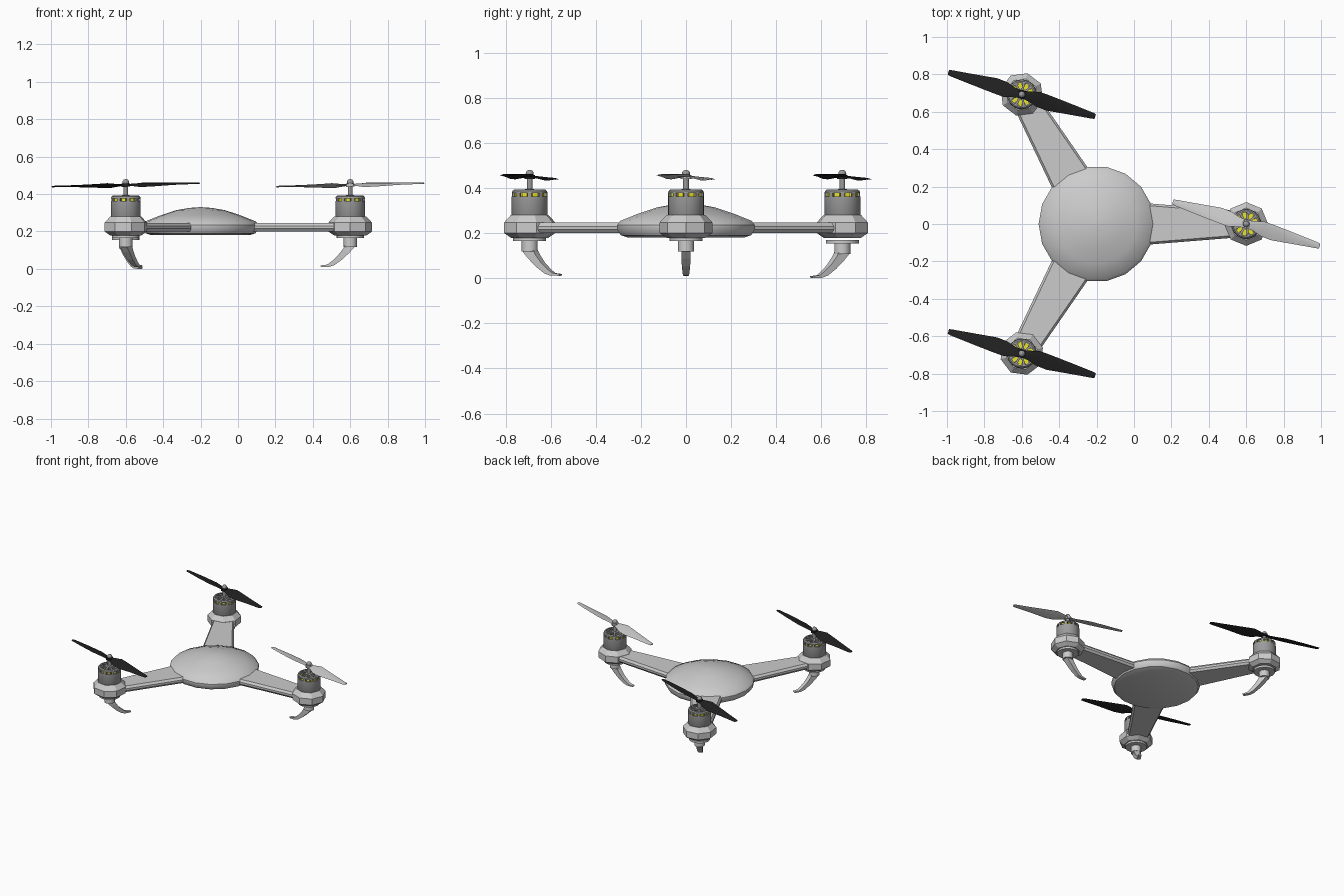
import bpy, bmesh
from math import sin, cos, pi, radians
from mathutils import Matrix

if "Cube" in bpy.data.objects:
    bpy.data.objects.remove(bpy.data.objects["Cube"])


def material(name, rgb):
    m = bpy.data.materials.new(name)
    m.diffuse_color = (*rgb, 1)
    m.use_nodes = True
    m.node_tree.nodes["Principled BSDF"].inputs["Base Color"].default_value = m.diffuse_color
    return m


DARK = material("dark_grey", (0.33, 0.33, 0.33))
BLACK = material("black", (0.015, 0.015, 0.015))
YELLOW = material("yellow", (0.8, 0.75, 0.03))


def circle(r, z, n, phase=0.0):
    return [(r * cos(2 * pi * i / n + phase), r * sin(2 * pi * i / n + phase), z) for i in range(n)]


def add_loft(bm, rings, closed=False, mat=None):
    """Skin a row of equal-length rings; cap the ends unless closed."""
    rows = [[bm.verts.new(mat @ p_ if mat else p_) for p_ in map(to_vec, r)] for r in rings]
    n = len(rows[0])
    pairs = list(zip(rows, rows[1:])) + ([(rows[-1], rows[0])] if closed else [])
    for a, b in pairs:
        for i in range(n):
            bm.faces.new((a[i], a[(i + 1) % n], b[(i + 1) % n], b[i]))
    if not closed:
        bm.faces.new(rows[0][::-1])
        bm.faces.new(rows[-1])


def to_vec(p):
    from mathutils import Vector
    return Vector(p)


def finish(name, bm, matrix, color=None, smooth=None):
    bmesh.ops.recalc_face_normals(bm, faces=bm.faces)
    me = bpy.data.meshes.new(name)
    bm.to_mesh(me)
    bm.free()
    ob = bpy.data.objects.new(name, me)
    bpy.context.collection.objects.link(ob)
    ob.matrix_world = matrix
    if color:
        me.materials.append(color)
    if smooth:
        bpy.ops.object.select_all(action='DESELECT')
        ob.select_set(True)
        bpy.context.view_layer.objects.active = ob
        bpy.ops.object.shade_smooth_by_angle(angle=radians(smooth))
    return ob


def loft(name, rings, matrix, color=None, smooth=None, closed=False):
    bm = bmesh.new()
    add_loft(bm, rings, closed)
    return finish(name, bm, matrix, color, smooth)


def lathe(name, profile, n, matrix, color=None, smooth=None, closed=False):
    return loft(name, [circle(r, z, n) for r, z in profile], matrix, color, smooth, closed)


def add_box(bm, x0, x1, w, z0, z1, angle):
    """Box running radially from x0 to x1, turned about z."""
    ring = lambda x: [(x, -w, z0), (x, w, z0), (x, w, z1), (x, -w, z1)]
    add_loft(bm, [ring(x0), ring(x1)], mat=Matrix.Rotation(angle, 4, 'Z'))


# Domed central body
CENTRE = Matrix.Translation((-0.2, 0, 0))
lathe("body", [(0.262, 0.18), (0.293, 0.19), (0.31, 0.215), (0.31, 0.235), (0.295, 0.254),
               (0.215, 0.286), (0.13, 0.314), (0.06, 0.326), (0.008, 0.33)], 18, CENTRE, smooth=35)


def arm_section(x, w):
    t = w - 0.012
    return [(x, -t, 0.2), (x, t, 0.2), (x, w, 0.215), (x, w, 0.23),
            (x, t, 0.246), (x, -t, 0.246), (x, -w, 0.23), (x, -w, 0.215)]


def leg_section(x, z, half, dx, dz):
    return [(x + dx, -half, z + dz), (x + dx, half, z + dz),
            (x - dx, half, z - dz), (x - dx, -half, z - dz)]


def blade_section(u, front, back, pitch):
    """Thin lens section of the propeller, tilted by pitch."""
    pts = [(front, 0), ((front - back * 0.3) / 2, 0.005), (-back, 0), ((front - back * 0.3) / 2, -0.003)]
    c, s = cos(radians(pitch)), sin(radians(pitch))
    return [(u, v * c - h * s, v * s + h * c) for v, h in pts]


BLADE = [(0.0, 0.020, 0.020, 3), (0.045, 0.030, 0.026, 14), (0.09, 0.042, 0.042, 17),
         (0.15, 0.038, 0.047, 14), (0.28, 0.026, 0.031, 9), (0.395, 0.015, 0.018, 6), (0.41, 0.011, 0.015, 5)]

for k, side in enumerate(("right", "back_left", "front_left")):
    M = CENTRE @ Matrix.Rotation(2 * pi * k / 3, 4, 'Z') @ Matrix.Translation((0.8, 0, 0))

    # Tapered arm and octagonal motor pod
    loft(side + "_arm", [arm_section(-0.62, 0.118), arm_section(-0.06, 0.073)], M)
    lathe(side + "_pod", [(0.085, 0.178), (0.117, 0.2), (0.117, 0.247), (0.086, 0.28)], 8, M)

    # Leg: plate, socket and curved foot pointing inward
    L = M @ Matrix.Translation((0, 0, -0.01 if k == 1 else 0))
    lathe(side + "_leg_plate", [(0.074, 0.164), (0.074, 0.18)], 18, L, smooth=35)
    lathe(side + "_leg_socket", [(0.036, 0.118), (0.036, 0.17)], 16, L, smooth=35)
    loft(side + "_leg", [leg_section(*s) for s in (
        (0.0, 0.125, 0.021, 0.027, -0.004), (-0.022, 0.096, 0.021, 0.018, -0.009),
        (-0.055, 0.06, 0.018, 0.013, -0.009), (-0.092, 0.030, 0.015, 0.009, -0.009),
        (-0.118, 0.017, 0.013, 0.005, -0.006), (-0.158, 0.0145, 0.011, 0.002, -0.004))], L)

    # Motor can, open at the top
    lathe(side + "_motor_can", [(0.074, 0.265), (0.08, 0.275), (0.08, 0.362), (0.072, 0.362),
                                (0.07, 0.35), (0.02, 0.35)], 24, M, DARK, 35)
    # Yellow windings seen through the cap windows
    bm = bmesh.new()
    for i in range(9):
        add_box(bm, 0.028, 0.068, 0.011, 0.345, 0.377, 2 * pi * (i + 0.5) / 9)
    finish(side + "_windings", bm, M, YELLOW)
    # Vented cap: rim ring plus spokes and posts
    lathe(side + "_cap_rim", [(0.079, 0.377), (0.077, 0.386), (0.07, 0.392), (0.062, 0.392), (0.066, 0.377)],
          24, M, DARK, 35, closed=True)
    bm = bmesh.new()
    for i in range(9):
        add_box(bm, 0.012, 0.066, 0.006, 0.38, 0.391, 2 * pi * i / 9)
        add_box(bm, 0.069, 0.079, 0.009, 0.355, 0.38, 2 * pi * i / 9)
    finish(side + "_cap_spokes", bm, M, DARK)

    # Shaft and rounded nut
    lathe(side + "_shaft", [(0.024, 0.35), (0.024, 0.393), (0.013, 0.396), (0.013, 0.46)], 14, M, DARK, 35)
    lathe(side + "_nut", [(0.012, 0.452), (0.018, 0.46), (0.017, 0.469), (0.011, 0.477), (0.003, 0.48)],
          12, M, DARK, 60)

    # Two-blade propeller, all three parked at the same heading
    P = (Matrix.Translation(M.to_translation() + to_vec((0, 0, 0.448)))
         @ Matrix.Rotation(radians(-16.5), 4, 'Z') @ Matrix.Rotation(radians(-1.3), 4, 'Y'))
    bm = bmesh.new()
    for turn in (0, pi):
        add_loft(bm, [blade_section(*s) for s in BLADE], mat=Matrix.Rotation(turn, 4, 'Z'))
    add_loft(bm, [circle(0.024, -0.009, 12), circle(0.024, 0.009, 12)])
    finish(side + "_propeller", bm, P, None if k == 0 else BLACK, 30)
